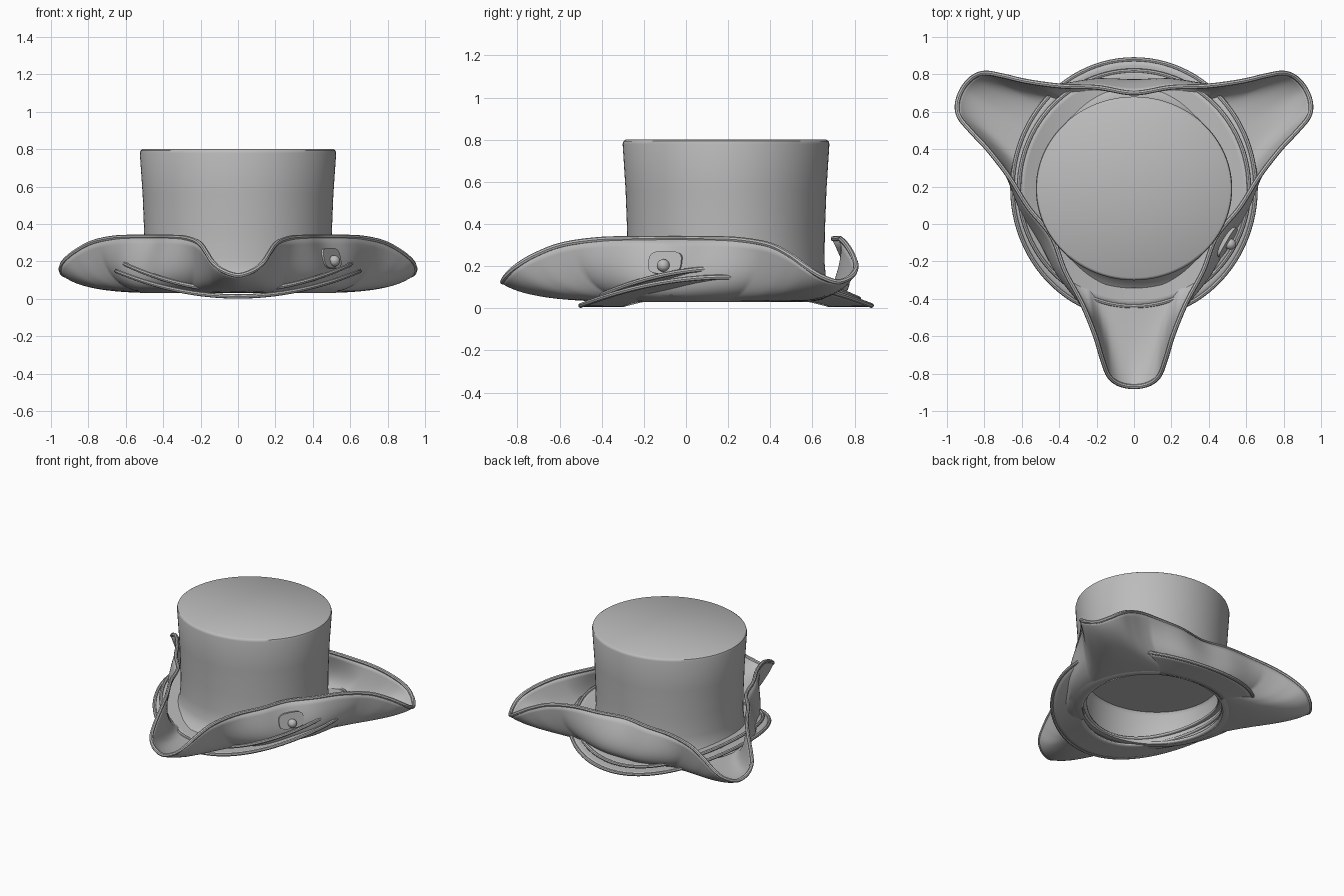
import bpy, bmesh, math
from mathutils import Vector, Matrix

if "Cube" in bpy.data.objects:
    bpy.data.objects.remove(bpy.data.objects["Cube"])

CY = 0.19  # centre line of the hat in y
felt = bpy.data.materials.new("grey felt")
felt.diffuse_color = (0.5, 0.5, 0.5, 1)
felt.use_nodes = True
felt.node_tree.nodes["Principled BSDF"].inputs["Base Color"].default_value = felt.diffuse_color


def finish(ob, angle=40):
    ob.data.materials.append(felt)
    bpy.ops.object.select_all(action='DESELECT')
    ob.select_set(True)
    bpy.context.view_layer.objects.active = ob
    bpy.ops.object.shade_smooth_by_angle(angle=math.radians(angle))
    return ob


def grid_object(name, columns, thickness=0.0):
    """Closed ring of point columns joined by quads."""
    n, m = len(columns), len(columns[0])
    verts = [p for col in columns for p in col]
    faces = [(i * m + j, ((i + 1) % n) * m + j, ((i + 1) % n) * m + j + 1, i * m + j + 1)
             for i in range(n) for j in range(m - 1)]
    me = bpy.data.meshes.new(name)
    me.from_pydata(verts, [], faces)
    bm = bmesh.new()
    bm.from_mesh(me)
    bmesh.ops.remove_doubles(bm, verts=bm.verts, dist=1e-5)
    bmesh.ops.recalc_face_normals(bm, faces=bm.faces)
    bm.to_mesh(me)
    bm.free()
    ob = bpy.data.objects.new(name, me)
    bpy.context.collection.objects.link(ob)
    if thickness:
        mod = ob.modifiers.new("thickness", 'SOLIDIFY')
        mod.thickness, mod.offset = thickness, 0
    return finish(ob)


def piping(name, points, radius, sides=8):
    """Round cord following a closed loop of points."""
    cols, n = [], len(points)
    for i, p in enumerate(points):
        t = (points[(i + 1) % n] - points[i - 1]).normalized()
        side = t.cross(Vector((0, 0, 1))).normalized()
        up = side.cross(t)
        cols.append([p + radius * (math.cos(a) * side + math.sin(a) * up)
                     for a in (2 * math.pi * k / sides for k in range(sides + 1))])
    return grid_object(name, cols)


def spin(x, y, a):
    return x * math.cos(a) - y * math.sin(a), x * math.sin(a) + y * math.cos(a)


# --- crown: lathed profile, open underneath, slightly shallower in y
profile = [(0, .26), (.455, .26), (.47, .24), (.48, .03), (.52, .03), (.57, .06),
           (.53, .09), (.508, .14), (.5, .22), (.502, .36), (.51, .56), (.525, .78),
           (.521, .793), (.51, .8), (0, .8)]
N = 96
crown_cols = []
for i in range(N):
    a = 2 * math.pi * i / N
    crown_cols.append([Vector((r * math.cos(a), CY + r * .935 * math.sin(a), z))
                       for r, z in profile])
grid_object("crown", crown_cols)


# --- two saddle-shaped under brims with rolled edges
def saddle_brim(name, rx, ry, z0, lift):
    cols = []
    for i in range(N):
        a = 2 * math.pi * i / N
        col = []
        for k in range(7):
            f = .70 + .30 * k / 6
            col.append(Vector((rx * f * math.cos(a), CY + ry * f * math.sin(a),
                               z0 + lift * (f * math.cos(a)) ** 2)))
        cols.append(col)
    grid_object(name, cols, 0.012)
    piping(name + "_piping", [c[-1] for c in cols], 0.012)


saddle_brim("lower_brim", .65, .69, .013, .135)
saddle_brim("upper_brim", .615, .63, .045, .145)

# --- three-cornered brim: half of one corner's edge (sideways, outward, height)
half = [(0, 1.06, .125), (.08, 1.045, .15), (.135, 1.0, .195), (.17, .91, .25),
        (.21, .78, .30), (.28, .61, .325), (.37, .44, .33), (.442, .255, .33)]
loop = []
for c in range(3):
    turn = -math.pi / 2 + c * 2 * math.pi / 3
    # left half ends just before the corner tip, right half ends at the side middle
    corner = [(-u, v, z) for u, v, z in reversed(half[1:-1])] + half
    for u, v, z in corner:
        x, y = spin(v, u, turn)
        loop.append(Vector((x, y, z)))

STEPS, ROWS = 8, 14
n = len(loop)
start = -math.pi / 2 - math.pi / 3 * 6 / 7
edge, cols = [], []
for i in range(n):
    p0, p1, p2, p3 = (loop[(i + k) % n] for k in (-1, 0, 1, 2))
    for s in range(STEPS):
        t = s / STEPS
        e = 0.5 * (2 * p1 + (p2 - p0) * t + (2 * p0 - 5 * p1 + 4 * p2 - p3) * t * t
                   + (3 * p1 - p0 - 3 * p2 + p3) * t ** 3)
        a = start + 2 * math.pi * (i + t) / n
        r = math.hypot(e.x, e.y)
        out = min(1, max(0, (r - .51) / .55))   # 0 at side middle, 1 at the tip
        base = Vector((.46 * math.cos(a), .46 * math.sin(a), .04))
        k = 1.3 - .32 * min(1, out * 2.2) - .1 * out
        mid = Vector((e.x * k, e.y * k, .035))
        col = []
        for j in range(ROWS + 1):
            w = j / ROWS
            p = base * (1 - w) ** 2 + mid * 2 * w * (1 - w) + e * w * w
            col.append(p + Vector((0, CY, 0)))
        cols.append(col)
        edge.append(col[-1])
grid_object("cocked_brim", cols, 0.016)
piping("cocked_brim_piping", edge, 0.013)

# --- button and its rounded tab on the right front side
a = -math.pi / 6
frame = Matrix.Translation((0, CY, 0)) @ Matrix.Rotation(a, 4, 'Z')
bpy.ops.mesh.primitive_cylinder_add(vertices=32, radius=1, depth=1)
tab = bpy.context.object
tab.name = "button_tab"
for v in tab.data.vertices:   # squarish rounded outline
    for ax in (0, 1):
        v.co[ax] = math.copysign(abs(v.co[ax]) ** .6, v.co[ax])
tab.matrix_world = (frame @ Matrix.Translation((.568, 0, .215))
                    @ Matrix.Rotation(math.radians(77), 4, 'Y')
                    @ Matrix.Diagonal((.055, .09, .03, 1)))
finish(tab)
bpy.ops.mesh.primitive_uv_sphere_add(segments=24, ring_count=12, radius=.03)
button = bpy.context.object
button.name = "button"
button.matrix_world = frame @ Matrix.Translation((.595, 0, .203))
finish(button)
